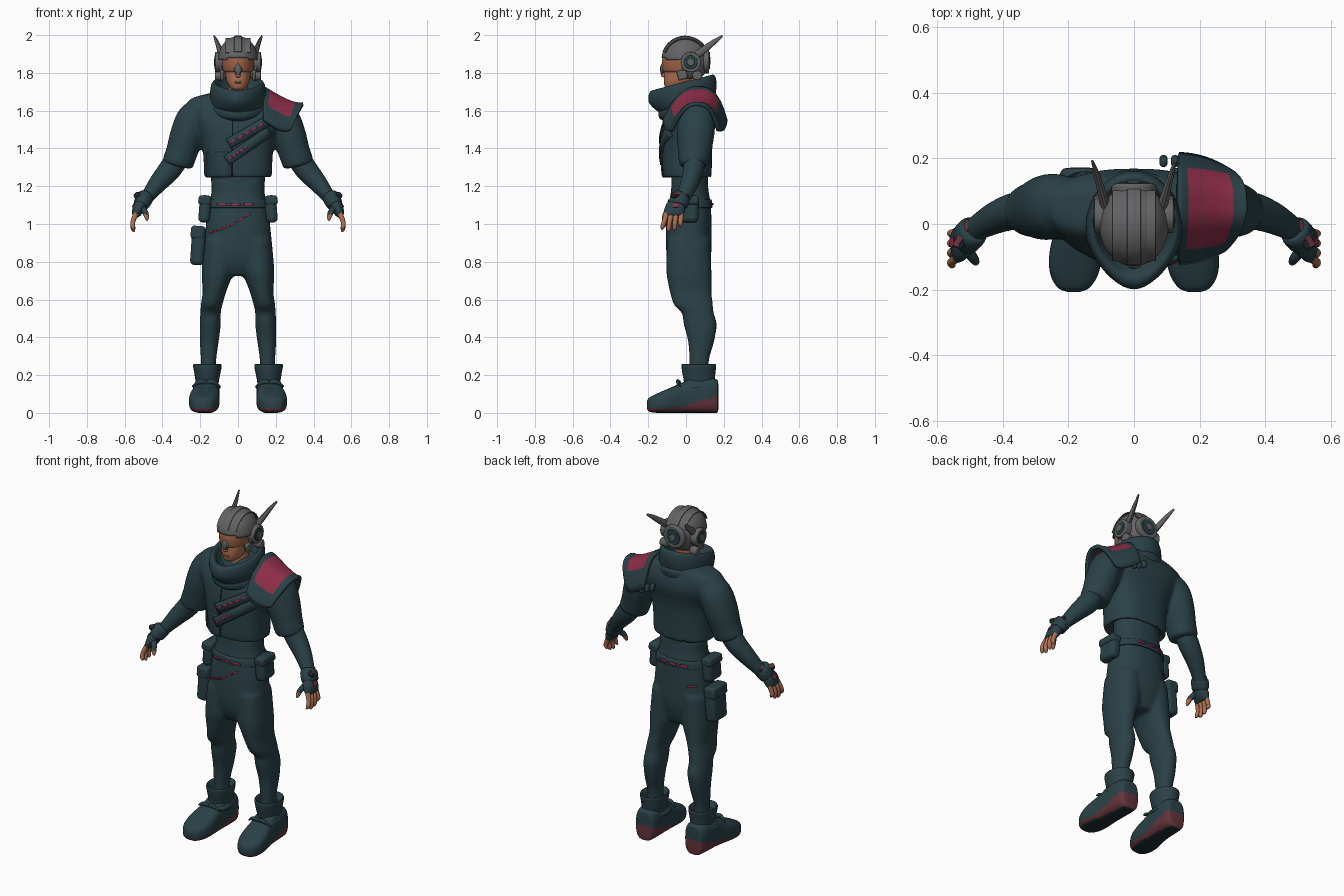
import bpy, bmesh, math
from mathutils import Vector, Matrix, Euler
from mathutils.bvhtree import BVHTree

cube = bpy.data.objects.get("Cube")
if cube:
    bpy.data.objects.remove(cube)


def material(name, rgb):
    m = bpy.data.materials.new(name)
    m.use_nodes = True
    m.diffuse_color = (*rgb, 1)
    bsdf = next(n for n in m.node_tree.nodes if n.type == "BSDF_PRINCIPLED")
    bsdf.inputs["Base Color"].default_value = (*rgb, 1)
    bsdf.inputs["Roughness"].default_value = 0.8
    return m


CLOTH = material("teal cloth", (0.023, 0.053, 0.062))
DARK = material("dark cloth", (0.012, 0.026, 0.031))
RED = material("crimson", (0.27, 0.027, 0.065))
SOLE = material("sole red", (0.13, 0.035, 0.045))
SKIN = material("skin", (0.42, 0.16, 0.085))
VISOR = material("amber visor", (0.34, 0.12, 0.06))
GREY = material("helmet grey", (0.125, 0.125, 0.13))
SIDES = ((-1, "right_"), (1, "left_"))


def select(obs):
    bpy.ops.object.select_all(action="DESELECT")
    for ob in obs:
        ob.select_set(True)
    bpy.context.view_layer.objects.active = obs[0]


def finish(name, bm, mats, rule=None, bevel=0, solid=0):
    """Turn a bmesh into a smooth-shaded object; rule picks the material of a face."""
    bmesh.ops.recalc_face_normals(bm, faces=bm.faces)
    bm.normal_update()
    for f in bm.faces:
        if rule:
            f.material_index = rule(f.calc_center_median(), f.normal)
    me = bpy.data.meshes.new(name)
    bm.to_mesh(me)
    bm.free()
    for m in mats:
        me.materials.append(m)
    ob = bpy.data.objects.new(name, me)
    bpy.context.collection.objects.link(ob)
    if solid:
        mod = ob.modifiers.new("thickness", "SOLIDIFY")
        mod.thickness, mod.offset = solid, 0
    if bevel:
        mod = ob.modifiers.new("bevel", "BEVEL")
        mod.width, mod.segments = bevel, 3
    select([ob])
    bpy.ops.object.shade_smooth_by_angle(angle=math.radians(40))
    return ob


def blend(name, parts):
    """Fuse overlapping parts into one soft garment."""
    select(parts)
    bpy.ops.object.join()
    ob = parts[0]
    ob.name = name
    mod = ob.modifiers.new("fuse", "REMESH")
    mod.mode, mod.voxel_size, mod.use_smooth_shade = "VOXEL", 0.01, True
    mod = ob.modifiers.new("soften", "SMOOTH")
    mod.factor, mod.iterations = 0.5, 8
    return ob


def spline(a, b, c, d, t):
    return [0.5 * (2 * q + (r - p) * t + (2 * p - 5 * q + 4 * r - s) * t * t
                   + (3 * q - p - 3 * r + s) * t ** 3) for p, q, r, s in zip(a, b, c, d)]


def loft(name, rings, mats, ref=None, along=None, n=24, sub=4, power=2, warp=None, rule=None):
    """Skin rings (x, y, z, radius, radius). Rings lie flat, or follow the path if ref is given."""
    last = len(rings) - 1
    path = [spline(rings[max(i - 1, 0)], rings[i], rings[i + 1], rings[min(i + 2, last)], k / sub)
            for i in range(last) for k in range(sub)] + [list(rings[-1])]
    bm = bmesh.new()
    loops = []
    for i, (x, y, z, ra, rb) in enumerate(path):
        u, v = Vector((1, 0, 0)), Vector((0, 1, 0))
        if ref:
            step = Vector(path[min(i + 1, len(path) - 1)][:3]) - Vector(path[max(i - 1, 0)][:3])
            t = Vector(along) if along else step.normalized()
            v = Vector(ref)
            v = (v - t * v.dot(t)).normalized()
            u = v.cross(t)
        loop = []
        for k in range(n):
            a = math.tau * k / n
            c, s = math.cos(a), math.sin(a)
            p = Vector((x, y, z)) + u * ra * math.copysign(abs(c) ** (2 / power), c) \
                + v * rb * math.copysign(abs(s) ** (2 / power), s)
            loop.append(bm.verts.new(warp(p) if warp else p))
        loops.append(loop)
    for a, b in zip(loops, loops[1:]):
        for k in range(n):
            bm.faces.new((a[k], a[(k + 1) % n], b[(k + 1) % n], b[k]))
    bm.faces.new(loops[0])
    bm.faces.new(loops[-1])
    return finish(name, bm, mats, rule)


def box(name, loc, size, mat, rot=(0, 0, 0), bevel=0.012):
    bm = bmesh.new()
    bmesh.ops.create_cube(bm, size=1, matrix=Matrix.LocRotScale(Vector(loc), Euler(rot), Vector(size)))
    return finish(name, bm, [mat], bevel=bevel)


def disc(name, loc, radius, depth, mat, bevel=0.005, yaw=0):
    """Cylinder whose axis runs along x, turned by yaw."""
    bm = bmesh.new()
    bmesh.ops.create_cone(bm, cap_ends=True, segments=28, radius1=radius, radius2=radius, depth=depth,
                          matrix=Matrix.Translation(loc) @ Matrix.Rotation(yaw, 4, "Z")
                          @ Matrix.Rotation(math.pi / 2, 4, "Y"))
    return finish(name, bm, [mat], bevel=bevel)


def ribbon(name, target, start, end, width, mat, front=True, lift=0.004, thick=0.008, steps=16):
    """Strip from (x, z) to (x, z), laid on the front or back of the target."""
    tree = BVHTree.FromObject(target, bpy.context.evaluated_depsgraph_get())
    a, b = Vector(start), Vector(end)
    across = Vector((a.y - b.y, b.x - a.x)).normalized() * width / 2
    d = 1 if front else -1
    bm = bmesh.new()
    rows = []
    for i in range(steps + 1):
        row = []
        for k in (-1, 0, 1):
            p = a.lerp(b, i / steps) + across * k
            hit = tree.ray_cast(Vector((p.x, -d, p.y)), Vector((0, d, 0)))[0]
            row.append(bm.verts.new((p.x, hit.y - d * lift, p.y)) if hit else None)
        rows.append(row)
    for r, q in zip(rows, rows[1:]):
        for k in (0, 1):
            quad = (r[k], r[k + 1], q[k + 1], q[k])
            if all(quad):
                bm.faces.new(quad)
    return finish(name, bm, [mat], solid=thick)


def dashes(name, target, start, end, width, count, front=True, lift=0.004):
    a, b = Vector(start), Vector(end)
    for i in range(count):
        ribbon(f"{name}_{i + 1}", target, a.lerp(b, i / count), a.lerp(b, (i + 0.75) / count),
               width, RED, front, lift, 0.004, 4)


trouser_parts = [loft("seat", [(0, .02, 1.24, .14, .095), (0, .02, 1.17, .14, .1), (0, .02, 1.1, .155, .112),
                 (0, .015, .98, .172, .12), (0, .015, .86, .178, .12), (0, .015, .78, .15, .105),
                 (0, .02, .725, .08, .08)], [CLOTH], n=40, power=2.3)]
jacket_parts = [loft("jacket_body", [(0, .01, 1.265, .155, .11), (0, .008, 1.24, .174, .124), (0, .006, 1.27, .18, .13),
                (0, .006, 1.37, .184, .132), (0, .01, 1.47, .2, .135), (0, .03, 1.56, .24, .138),
                (0, .045, 1.62, .265, .12), (0, .05, 1.662, .252, .1), (0, .05, 1.69, .16, .09),
                (0, .04, 1.705, .09, .07)], [CLOTH], n=48, power=2.5)]

for s, side in SIDES:
    # Leg with a gathered knee
    trouser_parts.append(loft(side + "leg", [
        (s * .095, .015, .92, .083, .115), (s * .106, .015, .76, .086, .12), (s * .117, .02, .69, .073, .116),
        (s * .125, .025, .64, .062, .111), (s * .14, .04, .57, .057, .103), (s * .145, .062, .53, .054, .085),
        (s * .147, .075, .47, .056, .088), (s * .152, .08, .38, .05, .07), (s * .156, .07, .28, .041, .052),
        (s * .156, .07, .2, .041, .052)], [CLOTH], power=2.2))

    # Boot: foot with coloured sole, folded cuff, laces
    def sole(c, nrm):
        if nrm.z < -.85:
            return 2
        return 1 if c.z < .024 + .31 * max(0, c.y + .05) else 0
    loft(side + "boot", [(s * .165, .172, .065, .008, .02), (s * .165, .171, .085, .035, .068),
         (s * .165, .163, .088, .056, .088),
         (s * .166, .12, .094, .068, .094), (s * .168, .04, .094, .07, .094), (s * .172, -.02, .08, .072, .08),
         (s * .178, -.09, .065, .08, .065), (s * .182, -.15, .052, .074, .052), (s * .184, -.193, .044, .05, .038),
         (s * .184, -.207, .042, .02, .02)], [CLOTH, SOLE, DARK], ref=(0, 0, 1), along=(0, -1, 0),
         n=56, sub=6, power=3, rule=sole)
    loft(side + "boot_cuff", [(s * .163, .07, .13, .058, .08), (s * .163, .07, .17, .062, .082),
         (s * .162, .068, .215, .07, .088), (s * .162, .068, .25, .076, .092), (s * .162, .068, .256, .068, .084),
         (s * .16, .068, .225, .05, .065)], [CLOTH])
    loft(side + "ankle_strap", [(s * .165, .05, .125, .066, .1), (s * .165, .05, .14, .074, .108),
         (s * .165, .055, .155, .062, .098)], [CLOTH])
    for k in (-1, 1):
        loft(f"{side}lace_{'inner' if k * s < 0 else 'outer'}", [(s * .168, -.035, .16, .012, .01),
             (s * .168 + k * .035, -.045, .165, .012, .008), (s * .168 + k * .075, -.03, .14, .003, .003)],
             [CLOTH], ref=(0, 1, 0), n=10)

    # Sleeve, forearm and fingerless glove
    jacket_parts.append(loft(side + "sleeve", [
        (s * .17, .05, 1.6, .075, .085), (s * .235, .055, 1.56, .088, .098), (s * .27, .05, 1.47, .09, .1),
        (s * .298, .045, 1.38, .084, .088), (s * .318, .042, 1.325, .083, .08), (s * .323, .042, 1.308, .075, .072)],
        [CLOTH], ref=(0, 1, 0)))
    loft(side + "forearm", [(s * .3, .045, 1.38, .06, .058), (s * .36, .04, 1.29, .06, .056),
         (s * .42, .02, 1.22, .05, .049), (s * .475, -.01, 1.15, .037, .039), (s * .505, -.03, 1.11, .034, .038)],
         [CLOTH], ref=(0, 1, 0))
    loft(side + "glove_cuff", [(s * .487, -.018, 1.15, .036, .04), (s * .493, -.025, 1.14, .046, .05),
         (s * .512, -.043, 1.105, .042, .052), (s * .516, -.046, 1.097, .032, .044)], [CLOTH], ref=(0, 1, 0))
    loft(side + "glove_palm", [(s * .505, -.038, 1.12, .03, .038), (s * .525, -.055, 1.085, .033, .053),
         (s * .538, -.066, 1.055, .024, .053), (s * .543, -.068, 1.042, .016, .048)], [CLOTH], ref=(0, 1, 0))
    box(side + "wrist_plate", (s * .516, -.03, 1.152), (.034, .1, .02), DARK, (0, s * .7, s * .5), .006)
    box(side + "wrist_plate_inlay", (s * .523, -.03, 1.16), (.024, .09, .008), SOLE, (0, s * .7, s * .5), .002)
    box(side + "hand_mark", (s * .553, -.055, 1.1), (.008, .03, .026), RED, (0, -s * .5, 0), .002)
    for i, name in enumerate(("index", "middle", "ring", "little")):
        y, drop = -.104 + i * .026, (.0, .012, .006, -.012)[i]
        loft(f"{side}{name}_finger", [(s * .54, y, 1.055, .014, .014), (s * .557, y - .012 + i * .003, 1.01, .0125, .0125),
             (s * .555, y - .02 + i * .006, .985 - drop, .0115, .0115),
             (s * .549, y - .024 + i * .007, .972 - drop, .005, .005)], [SKIN], ref=(0, 1, 0), n=12)
    loft(side + "thumb", [(s * .515, -.07, 1.09, .018, .018), (s * .493, -.1, 1.065, .016, .016),
         (s * .483, -.115, 1.035, .012, .012), (s * .481, -.12, 1.018, .005, .005)], [SKIN, CLOTH], ref=(0, 1, 0),
         n=12, rule=lambda c, nrm: int(c.z > 1.05))
    box(side + "hip_pouch", (s * .175, .005, 1.08), (.062, .12, .145), CLOTH, (0, -s * .08, 0), .022)
    box(side + "hip_pouch_flap", (s * .177, .005, 1.125), (.066, .126, .05), CLOTH, (0, -s * .08, 0), .015)

box("thigh_pouch", (-.212, .02, .885), (.072, .13, .205), CLOTH, (0, .07, 0), .022)
box("thigh_pouch_flap", (-.212, .02, .955), (.076, .136, .07), CLOTH, (0, .07, 0), .016)

# Trousers, waist and belt
trousers = blend("trousers", trouser_parts)
belt = loft("belt", [(0, .02, 1.085, .158, .114), (0, .02, 1.09, .164, .12), (0, .02, 1.125, .156, .116),
            (0, .02, 1.13, .148, .108)], [CLOTH], n=40, power=2.3)
loft("undershirt", [(0, .02, 1.12, .142, .1), (0, .02, 1.2, .14, .096), (0, .02, 1.32, .15, .1)], [CLOTH], n=32)
dashes("belt_front_stripe", belt, (-.11, 1.103), (.1, 1.103), .01, 3)
dashes("belt_back_stripe", belt, (-.1, 1.106), (.1, 1.106), .012, 3, False)
dashes("hip_stripe_low", trousers, (-.15, .955), (-.04, .99), .009, 5)
dashes("hip_stripe_high", trousers, (-.04, .99), (.075, 1.06), .009, 3)
dashes("seat_stripe", trousers, (-.14, .99), (-.08, .98), .01, 1, False)

# Cropped jacket with lapped front and chest straps
jacket = blend("jacket", jacket_parts)
ribbon("jacket_lapel", jacket, (-.03, 1.25), (-.03, 1.57), .006, DARK, lift=.001, thick=.004)
ribbon("jacket_panel", jacket, (-.1, 1.25), (-.1, 1.38), .13, CLOTH, lift=.003, thick=.01)
for name, start, end, reach in (("upper_strap", (-.05, 1.425), (.165, 1.55), .9),
                                ("lower_strap", (-.06, 1.335), (.165, 1.49), .5)):
    ribbon(name, jacket, start, end, .055, CLOTH, lift=.007, thick=.014)
    a, b = Vector(start), Vector(end)
    dashes(name + "_mark", jacket, a.lerp(b, .05), a.lerp(b, reach), .012, 5, lift=.015)


# Cowl collar, pointed in front and raised behind
def cowl_shape(p):
    pinch = 1 - .28 * min(1, max(0, -p.y / .2)) ** 2
    return Vector((p.x * pinch, p.y, p.z + .26 * p.y))


loft("cowl", [(0, .02, 1.6, .13, .125), (0, .0, 1.64, .145, .155), (0, -.016, 1.69, .148, .178),
     (0, -.02, 1.73, .145, .178), (0, -.02, 1.752, .134, .166), (0, -.016, 1.748, .118, .142),
     (0, -.005, 1.7, .1, .115), (0, .01, 1.65, .06, .06)], [CLOTH], n=40, warp=cowl_shape)
loft("cowl_lower_fold", [(0, .02, 1.57, .12, .125), (0, .01, 1.595, .15, .15), (0, .01, 1.63, .155, .155),
     (0, .01, 1.655, .13, .14)], [CLOTH], n=40, warp=cowl_shape)

# Flared shoulder guard with crimson panel, steeper in front than behind
bm = bmesh.new()
bmesh.ops.create_grid(bm, x_segments=24, y_segments=28, size=1)
for f in bm.faces:
    c = f.calc_center_median()
    f.material_index = int(-.72 < c.x < .62 and abs(c.y) < .7)
for v in bm.verts:
    u, w = (v.co.x + 1) / 2, v.co.y
    fall = abs(w) ** (2 if w < 0 else 3.5)
    v.co = (.135 + .21 * u - .07 * u * fall, .047 + w * .163 * (1 - .25 * u * u),
            1.72 - .125 * u - (.17 - .03 * u) * fall + .04 * u ** 4)
finish("shoulder_guard", bm, [CLOTH, RED], solid=.02)
for i in range(3):
    box(f"guard_buckle_{i + 1}", (.09 + .035 * i, .192, 1.565 - .015 * i), (.024, .03, .045), CLOTH, (.3, 0, 0), .01)

# Head, neck and face
loft("neck", [(0, .025, 1.6, .06, .06), (0, .01, 1.7, .052, .056), (0, .01, 1.8, .05, .055)], [SKIN])
loft("head", [(0, -.07, 1.71, .02, .025), (0, -.058, 1.72, .04, .052), (0, -.037, 1.755, .06, .08),
     (0, -.02, 1.8, .069, .095), (0, -.012, 1.86, .078, .1), (0, -.005, 1.92, .07, .085),
     (0, 0, 1.95, .03, .04)], [SKIN], power=2.2)
loft("nose", [(0, -.108, 1.835, .008, .01), (0, -.114, 1.8, .011, .014), (0, -.118, 1.783, .013, .014),
     (0, -.112, 1.775, .007, .006)], [SKIN], n=12)
for part, z in (("lower_lip", 1.745), ("upper_lip", 1.753)):
    box(part, (0, -.111, z), (.036, .012, .007), SKIN, bevel=.003)
loft("visor", [(0, -.016, 1.805, .07, .098), (0, -.018, 1.812, .08, .107), (0, -.016, 1.86, .086, .112),
     (0, -.014, 1.895, .08, .104)], [VISOR], n=32)
loft("visor_bridge", [(0, -.124, 1.79, .008, .008), (0, -.124, 1.815, .024, .014), (0, -.124, 1.835, .014, .012),
     (0, -.122, 1.85, .005, .006)], [GREY], n=8, sub=2)

# Helmet shell, open over the face, with low crown plates
bm = bmesh.new()
bmesh.ops.create_uvsphere(bm, u_segments=40, v_segments=32, radius=1,
                          matrix=Matrix.LocRotScale(Vector((0, -.004, 1.868)), None, Vector((.1, .12, .12))))
gone = []
for f in bm.faces:
    c = f.calc_center_median()
    if c.z < 1.778 or (c.y < -.025 and c.z < (1.885 if c.y < -.1 else 1.87)):
        gone.append(f)
bmesh.ops.delete(bm, geom=gone, context="FACES")
finish("helmet", bm, [GREY], solid=.012)
for name, x, radius in (("crown_plate", 0, .125), ("right_crown_plate", -.046, .113), ("left_crown_plate", .046, .113)):
    arc = [math.radians(a) for a in range(20, 160, 17)]
    loft(name, [(x, -.004 - radius * math.cos(a), 1.868 + radius * math.sin(a), .004, .021) for a in arc],
         [GREY], ref=(1, 0, 0), n=12, sub=2, power=4)

# Round ports on both ears and the back of the helmet
disc("back_port_ring", (0, .098, 1.865), .068, .05, GREY, .008, math.pi / 2)
disc("back_port_lens", (0, .122, 1.865), .045, .01, CLOTH, .003, math.pi / 2)
disc("back_port_hub", (0, .126, 1.865), .02, .01, GREY, .003, math.pi / 2)
for s, side in SIDES:
    disc(side + "ear_ring", (s * .1, .025, 1.857), .053, .042, GREY)
    disc(side + "ear_lens", (s * .119, .025, 1.857), .037, .01, CLOTH, .003)
    disc(side + "ear_hub", (s * .122, .025, 1.857), .02, .012, GREY, .003)
    disc(side + "jaw_knob", (s * .1, .06, 1.785), .026, .045, GREY, .01)
    box(side + "cheek_guard", (s * .084, -.02, 1.79), (.022, .05, .05), GREY, (.3, 0, 0), .008)
    loft(side + "antenna", [(s * .085, .05, 1.89, .016, .02), (s * .095, .085, 1.915, .014, .02),
         (s * .113, .15, 1.965, .009, .014), (s * .127, .192, 1.995, .004, .006)], [GREY], ref=(0, 0, 1), n=10)
